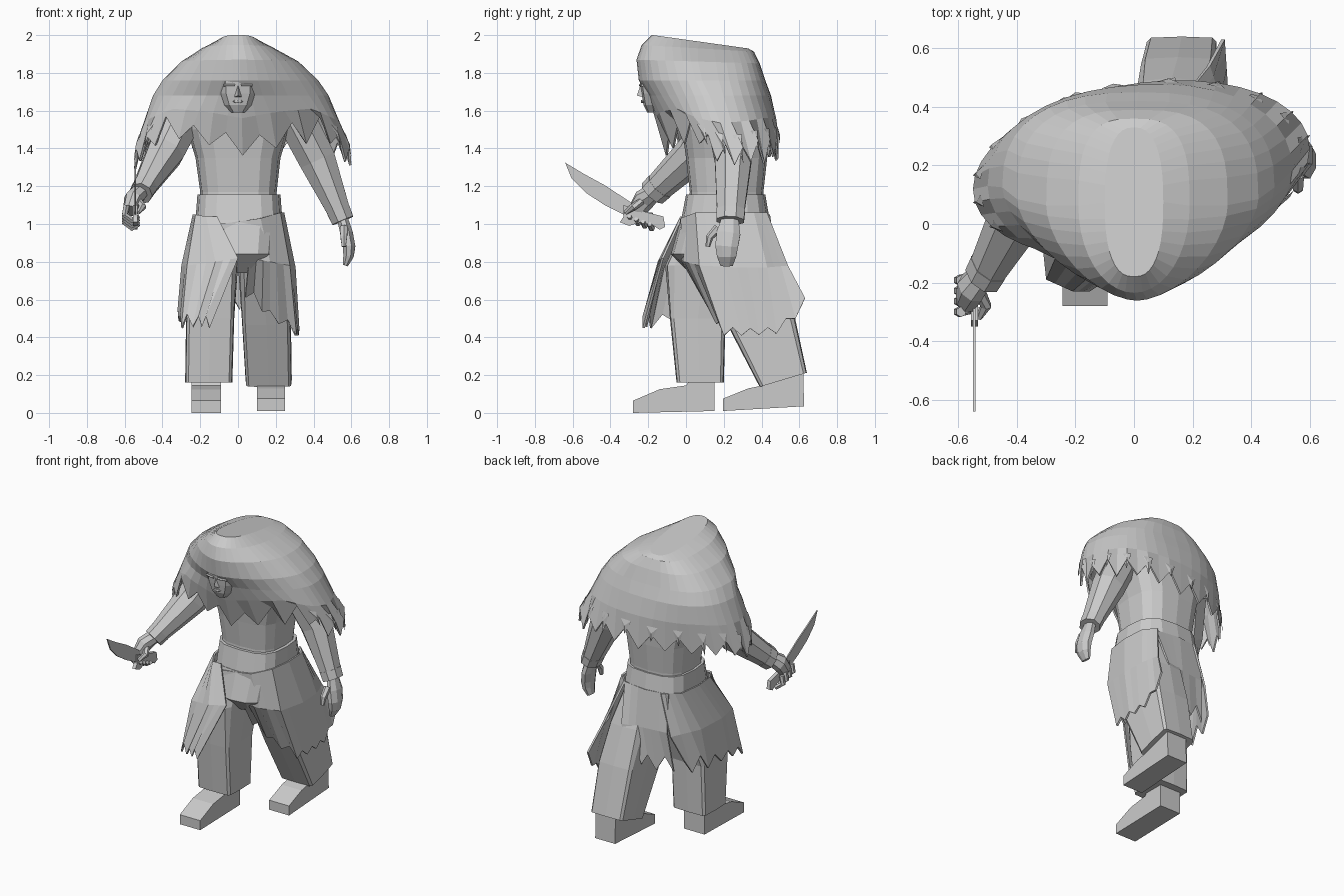
import bpy, math, random
from mathutils import Vector

random.seed(4)
if "Cube" in bpy.data.objects:
    bpy.data.objects.remove(bpy.data.objects["Cube"], do_unlink=True)

grey = bpy.data.materials.new("plain grey")
grey.use_nodes = True
colour = (0.6, 0.6, 0.6, 1)
grey.diffuse_color = colour
grey.node_tree.nodes["Principled BSDF"].inputs["Base Color"].default_value = colour


def build(name, verts, faces, thickness=0):
    mesh = bpy.data.meshes.new(name)
    mesh.from_pydata([tuple(v) for v in verts], [], faces)
    mesh.materials.append(grey)
    obj = bpy.data.objects.new(name, mesh)
    bpy.context.collection.objects.link(obj)
    bpy.context.view_layer.objects.active = obj
    obj.select_set(True)
    bpy.ops.object.mode_set(mode="EDIT")
    bpy.ops.mesh.select_all(action="SELECT")
    bpy.ops.mesh.normals_make_consistent(inside=False)
    bpy.ops.object.mode_set(mode="OBJECT")
    obj.select_set(False)
    if thickness:
        solid = obj.modifiers.new("thickness", "SOLIDIFY")
        solid.thickness = thickness
    return obj


def loft(name, rings, closed=True, caps=(True, True), thickness=0):
    """Skin a list of equally long point rows."""
    n = len(rings[0])
    verts = [p for ring in rings for p in ring]
    faces = []
    for r in range(len(rings) - 1):
        for i in range(n if closed else n - 1):
            j = (i + 1) % n
            faces.append((r * n + i, r * n + j, (r + 1) * n + j, (r + 1) * n + i))
    if closed and caps[0]:
        faces.append(tuple(range(n)))
    if closed and caps[1]:
        faces.append(tuple(range(len(verts) - n, len(verts))))
    return build(name, verts, faces, thickness)


def oval(z, x0, x1, y0, y1, power=2, n=16, tilt=0, back_power=None):
    """Level superellipse, starting at the front and turning to +x."""
    points = []
    for i in range(n):
        a = 2 * math.pi * i / n
        s, c = math.sin(a), -math.cos(a)
        p = back_power if back_power and c > 0 else power
        u = math.copysign(abs(s) ** (2 / p), s)
        v = math.copysign(abs(c) ** (2 / p), c)
        dy = v * (y1 - y0) / 2
        points.append(Vector(((x0 + x1) / 2 + u * (x1 - x0) / 2, (y0 + y1) / 2 + dy, z + tilt * dy)))
    return points


def tube(name, path, sizes, n=8):
    """Tube through path points, sizes are (across, deep)."""
    path = [Vector(p) for p in path]
    rings = []
    for i, p in enumerate(path):
        d = (path[min(i + 1, len(path) - 1)] - path[max(i - 1, 0)]).normalized()
        side = d.cross(Vector((0, 1, 0))).normalized()
        deep = d.cross(side)
        w, h = sizes[i]
        angles = [2 * math.pi * (k + 0.5) / n for k in range(n)]
        rings.append([p + side * w * math.cos(a) + deep * h * math.sin(a) for a in angles])
    return loft(name, rings)


def extrude_side(name, outline, x0, x1):
    """Extrude a (y, z) outline across x."""
    return loft(name, [[(x, y, z) for y, z in outline] for x in (x0, x1)])


def refine(row, steps):
    out = []
    for a, b in zip(row, row[1:]):
        out += [Vector(a).lerp(Vector(b), k / steps) for k in range(steps)]
    return out + [Vector(row[-1])]


def ragged_cloth(name, rows, steps=3, depth=0.09):
    rows = [refine(row, steps) for row in rows]
    for i, p in enumerate(rows[-1]):
        if i % 2:
            p.z += depth * random.uniform(0.5, 1.2)
    loft(name, rows, closed=False, thickness=0.012)


# Boots
extrude_side("right_boot", [(-.28, 0), (-.28, .065), (-.14, .125), (0, .145), (.03, .19), (.15, .19), (.15, .01)], -.245, -.09)
extrude_side("left_boot", [(.195, .01), (.195, .075), (.33, .13), (.43, .15), (.45, .22), (.62, .25), (.625, .035)], .1, .25)

# Trouser legs
loft("right_leg", [
    oval(.16, -.28, -.03, -.05, .2, 9, 12),
    oval(.5, -.275, -.02, -.085, .21, 9, 12),
    oval(.78, -.25, 0, -.11, .3, 5, 12),
    oval(1, -.22, 0, -.01, .38, 3, 12)])
loft("left_leg", [
    oval(.175, .04, .285, .39, .64, 9, 12, .3),
    oval(.5, .02, .28, .22, .57, 9, 12, .2),
    oval(.78, 0, .26, .06, .5, 5, 12),
    oval(1, 0, .22, .01, .42, 3, 12)])
loft("pelvis", [
    oval(.74, -.08, .1, .02, .38, 3),
    oval(.84, -.2, .2, -.08, .44, 3),
    oval(1.02, -.21, .22, -.03, .43, 3)])

# Torso and waistband
loft("torso", [
    oval(1.0, -.2, .2, .01, .41, 3),
    oval(1.17, -.2, .205, .02, .41, 3),
    oval(1.35, -.225, .225, .0, .43, 3),
    oval(1.5, -.27, .27, -.02, .44, 3),
    oval(1.64, -.25, .25, -.05, .42, 3)])
loft("waistband", [
    oval(1.02, -.225, .235, -.03, .44, 3, 16, .08),
    oval(1.155, -.215, .225, 0, .42, 3)])

# Torn coat skirts
ragged_cloth("right_skirt", [
    [(-.11, -.03, 1.04), (-.17, -.03, 1.04), (-.225, .06, 1.05), (-.24, .2, 1.05), (-.22, .36, 1.05), (-.12, .44, 1.05)],
    [(0, -.13, .82), (-.12, -.15, .8), (-.27, -.12, .78), (-.3, .04, .78), (-.29, .25, .78), (-.2, .45, .78)],
    [(-.15, -.23, .45), (-.21, -.23, .46), (-.3, -.19, .45), (-.32, 0, .5), (-.31, .2, .5), (-.27, .4, .52)]])
ragged_cloth("left_skirt", [
    [(-.1, -.035, 1), (.12, -.03, 1.03), (.225, .05, 1.06), (.245, .2, 1.06), (.235, .36, 1.06), (.17, .43, 1.06)],
    [(.06, -.04, .82), (.17, -.01, .8), (.275, .07, .78), (.305, .27, .77), (.295, .43, .77), (.26, .54, .78)],
    [(.04, .1, .61), (.17, .14, .5), (.31, .2, .41), (.325, .34, .41), (.32, .48, .42), (.31, .63, .54)]],
    depth=.06)
ragged_cloth("back_skirt", [
    [(-.16, .42, 1.05), (0, .445, 1.05), (.17, .42, 1.05)],
    [(-.17, .45, .8), (0, .47, .8), (.14, .5, .8)],
    [(-.2, .42, .53), (-.03, .46, .52), (.08, .5, .6)]])

# Hooded fur mantle: rounded hump whose hem drops and frays by direction
columns = 40
hem_heights = [1.4, 1.47, 1.5, 1.4, 1.35, 1.37, 1.4, 1.4, 1.4]
hump = [
    oval(1.965, -.1, .1, -.18, .33, 2.5, columns, -.14),
    oval(1.93, -.19, .19, -.235, .36, 2, columns, -.06, 3),
    oval(1.86, -.3, .32, -.262, .39, 1.7, columns, -.03, 3),
    oval(1.76, -.4, .425, -.25, .42, 1.6, columns, 0, 2.8),
    oval(1.68, -.45, .48, -.2, .45, 1.7, columns, 0, 2.5)]
middle = oval(0, -.5, .54, -.165, .475, 1.9, columns, 0, 2.2)
hem = oval(0, -.55, .6, -.11, .48, 2, columns)
for i in range(columns):
    turn = abs((i + columns / 2) % columns - columns / 2) / (columns / 2) * 8
    k = min(int(turn), 7)
    drop = hem_heights[k] + (hem_heights[k + 1] - hem_heights[k]) * (turn - k)
    middle[i].z = (1.68 + drop) / 2 + .02
    middle[i].y += middle[i].x * .05
    hem[i].z = drop + (-.05 if i % 2 == 0 else .05) * random.uniform(.6, 1.4)
    hem[i].y += hem[i].x * .12
loft("fur_mantle", hump + [middle, hem], caps=(True, False), thickness=.012)

# Ragged locks along the mantle hem
for i in range(1, columns, 2):
    if 5 < i < columns - 5:
        top = middle[i].lerp(hem[i], .5)
        out = Vector((top.x, top.y - .17, 0)).normalized() * .008
        step = (middle[(i + 1) % columns] - middle[i - 1]) * .22
        tip = hem[i] + out - Vector((0, 0, random.uniform(.04, .1)))
        build("fur_lock", [top + step, top - step, tip, top.lerp(tip, .4) + out],
              [(0, 1, 3), (1, 2, 3), (2, 0, 3), (0, 2, 1)])

# Face
loft("head", [
    oval(1.59, -.04, .04, -.205, -.05, 2.5, 12),
    oval(1.63, -.08, .08, -.225, -.02, 2.5, 12),
    oval(1.69, -.1, .1, -.235, 0, 3, 12),
    oval(1.76, -.105, .105, -.245, 0, 3, 12)])
build("nose", [(0, -.24, 1.74), (-.02, -.228, 1.672), (.02, -.228, 1.672), (0, -.26, 1.68)],
      [(0, 1, 3), (0, 3, 2), (1, 2, 3), (0, 2, 1)])
loft("lips", [oval(z, -w, w, -.238, -.2, 2, 8) for z, w in ((1.64, .015), (1.648, .03), (1.657, .02))])
for side in (-1, 1):
    tube("brow", [(side * .015, -.24, 1.735), (side * .075, -.228, 1.735)], [(.008, .01)] * 2, 6)

# Arms and cuffs
arms = {
    "right": [(-.29, .18, 1.57), (-.385, .05, 1.38), (-.51, -.17, 1.17)],
    "left": [(.3, .22, 1.57), (.42, .25, 1.34), (.55, .235, 1.03)]}
for name, path in arms.items():
    tube(name + "_arm", path, [(.11, .12), (.105, .105), (.06, .075)])
    a, b = Vector(path[1]), Vector(path[2])
    tube(name + "_cuff", [b.lerp(a, .14), b.lerp(a, -.04)], [(.068, .082), (.064, .078)])

# Relaxed left hand
tube("left_hand", [(.55, .235, 1.04), (.575, .225, .95), (.588, .215, .88), (.585, .215, .83), (.568, .215, .78)],
     [(.03, .045), (.036, .068), (.036, .065), (.03, .055), (.015, .035)])
tube("left_thumb", [(.56, .17, .98), (.56, .125, .93), (.56, .115, .88)], [(.024, .024), (.02, .02), (.012, .012)], 6)

# Gripping right hand
tube("right_fist", [(-.51, -.16, 1.18), (-.555, -.22, 1.13), (-.57, -.26, 1.07)], [(.045, .045), (.05, .06), (.04, .05)])
for k in range(4):
    y, z = -.3 + k * .036, 1.1 - k * .014
    tube("right_finger", [(-.59, y, z), (-.6, y, z - .05), (-.56, y + .01, z - .08), (-.525, y, z - .06)],
         [(.018, .018)] * 3 + [(.012, .012)], 6)
tube("right_thumb", [(-.53, -.22, 1.13), (-.505, -.28, 1.09), (-.53, -.32, 1.06)], [(.02, .02), (.02, .02), (.012, .012)], 6)

# Curved sword
extrude_side("sword_blade", [(-.64, 1.325), (-.54, 1.265), (-.43, 1.205), (-.3, 1.12), (-.25, 1.07),
                             (-.31, 1.04), (-.43, 1.1), (-.53, 1.165), (-.605, 1.24)], -.549, -.541)
extrude_side("sword_grip", [(-.33, 1.1), (-.2, 1.06), (-.12, 1.04), (-.11, .985), (-.14, .97), (-.17, .99),
                            (-.24, 1.01), (-.3, .99), (-.35, 1.01), (-.33, 1.04)], -.557, -.533)
